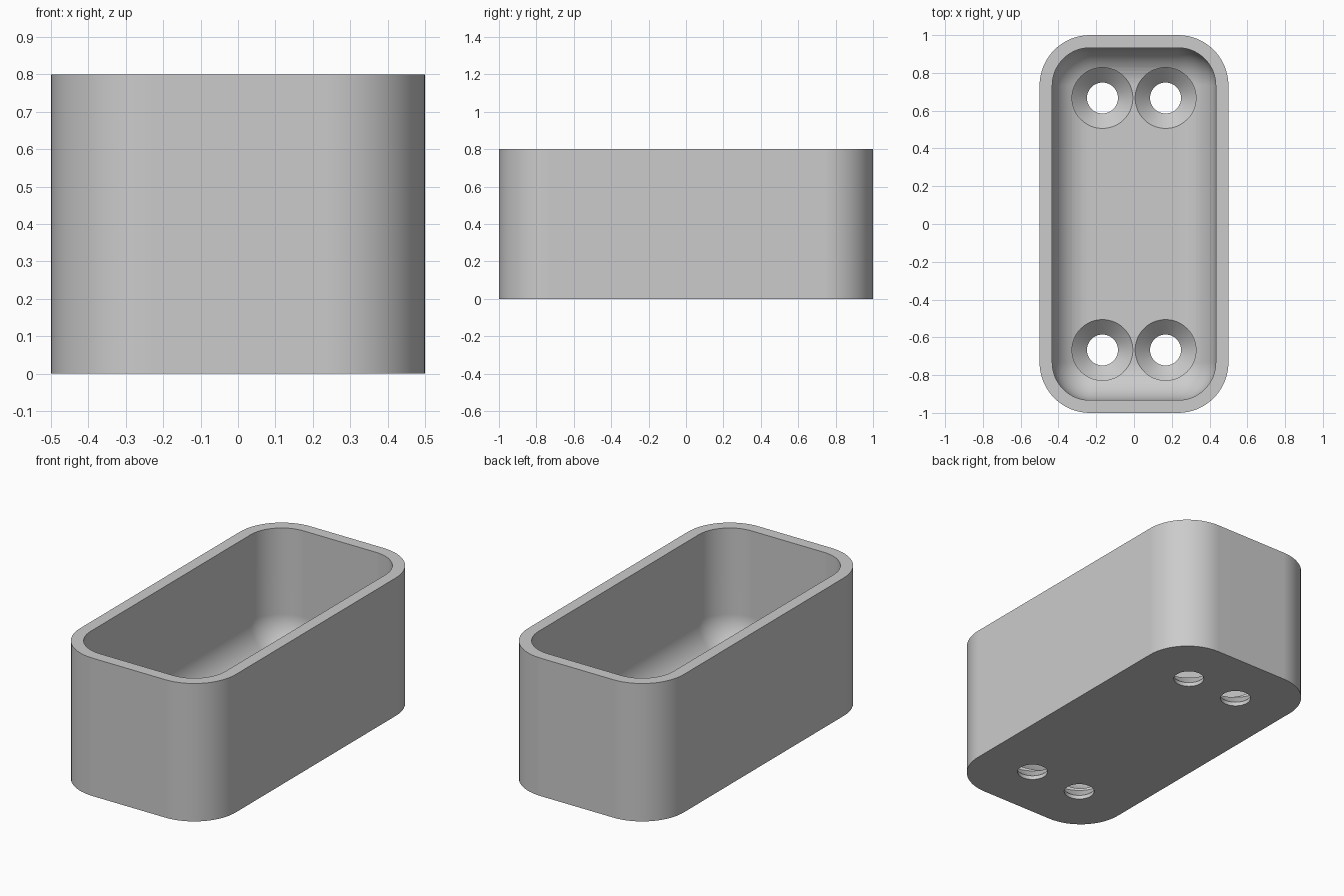
import bpy, bmesh
from math import sin, cos, pi

if "Cube" in bpy.data.objects:
    bpy.data.objects.remove(bpy.data.objects["Cube"])

HALF_X, HALF_Y, HEIGHT = 0.5, 1.0, 0.8
CORNER, WALL, FLOOR, FILLET = 0.267, 0.067, 0.1, 0.2
ARC = 16

grey = bpy.data.materials.new("plain grey")
grey.use_nodes = True
grey.diffuse_color = (0.6, 0.6, 0.6, 1)
grey.node_tree.nodes["Principled BSDF"].inputs["Base Color"].default_value = (0.6, 0.6, 0.6, 1)


def rounded_ring(bm, inset, z):
    """Rounded rectangle of vertices, inset from the outer wall."""
    r = max(CORNER - inset, 0)
    cx, cy = HALF_X - inset - r, HALF_Y - inset - r
    ring = []
    for quarter, (sx, sy) in enumerate([(1, 1), (-1, 1), (-1, -1), (1, -1)]):
        for i in range(ARC + 1):
            a = (quarter + i / ARC) * pi / 2
            ring.append(bm.verts.new((sx * cx + r * cos(a), sy * cy + r * sin(a), z)))
    return ring


def circle_ring(bm, x, y, r, z, n=64):
    return [bm.verts.new((x + r * cos(2 * pi * i / n), y + r * sin(2 * pi * i / n), z))
            for i in range(n)]


def loft(bm, rings):
    """Skin consecutive rings and cap both ends."""
    for a, b in zip(rings, rings[1:]):
        for i in range(len(a)):
            j = (i + 1) % len(a)
            bm.faces.new((a[i], a[j], b[j], b[i]))
    bm.faces.new(rings[0][::-1])
    bm.faces.new(rings[-1])


def make_object(name, bm):
    bmesh.ops.remove_doubles(bm, verts=bm.verts, dist=0.0001)
    bmesh.ops.recalc_face_normals(bm, faces=bm.faces)
    mesh = bpy.data.meshes.new(name)
    bm.to_mesh(mesh)
    bm.free()
    mesh.materials.append(grey)
    obj = bpy.data.objects.new(name, mesh)
    bpy.context.collection.objects.link(obj)
    return obj


# Open tray: outer wall, rim, inner wall, then a rounded fillet into the floor
bm = bmesh.new()
rings = [rounded_ring(bm, 0, 0), rounded_ring(bm, 0, HEIGHT), rounded_ring(bm, WALL, HEIGHT)]
for i in range(ARC + 1):
    a = i / ARC * pi / 2
    rings.append(rounded_ring(bm, WALL + FILLET * (1 - cos(a)), FLOOR + FILLET * (1 - sin(a))))
loft(bm, rings)
tray = make_object("tray", bm)

# Four countersunk screw holes
bm = bmesh.new()
for x in (-0.167, 0.167):
    for y in (-0.667, 0.667):
        profile = [(0.082, -0.1), (0.082, 0.023), (0.161, FLOOR), (0.161, 0.4)]
        loft(bm, [circle_ring(bm, x, y, r, z) for r, z in profile])
cutter = make_object("screw_hole_cutter", bm)
cutter.hide_render = True

cut = tray.modifiers.new("screw holes", 'BOOLEAN')
cut.operation = 'DIFFERENCE'
cut.solver = 'EXACT'
cut.object = cutter

bpy.ops.object.select_all(action='DESELECT')
tray.select_set(True)
bpy.context.view_layer.objects.active = tray
bpy.ops.object.modifier_apply(modifier=cut.name)
bpy.data.objects.remove(cutter)

# Smooth curves, crisp rim and hole edges
bpy.ops.object.shade_smooth_by_angle(angle=pi / 6)
normals = tray.modifiers.new("flat floor shading", 'WEIGHTED_NORMAL')
normals.keep_sharp = True
